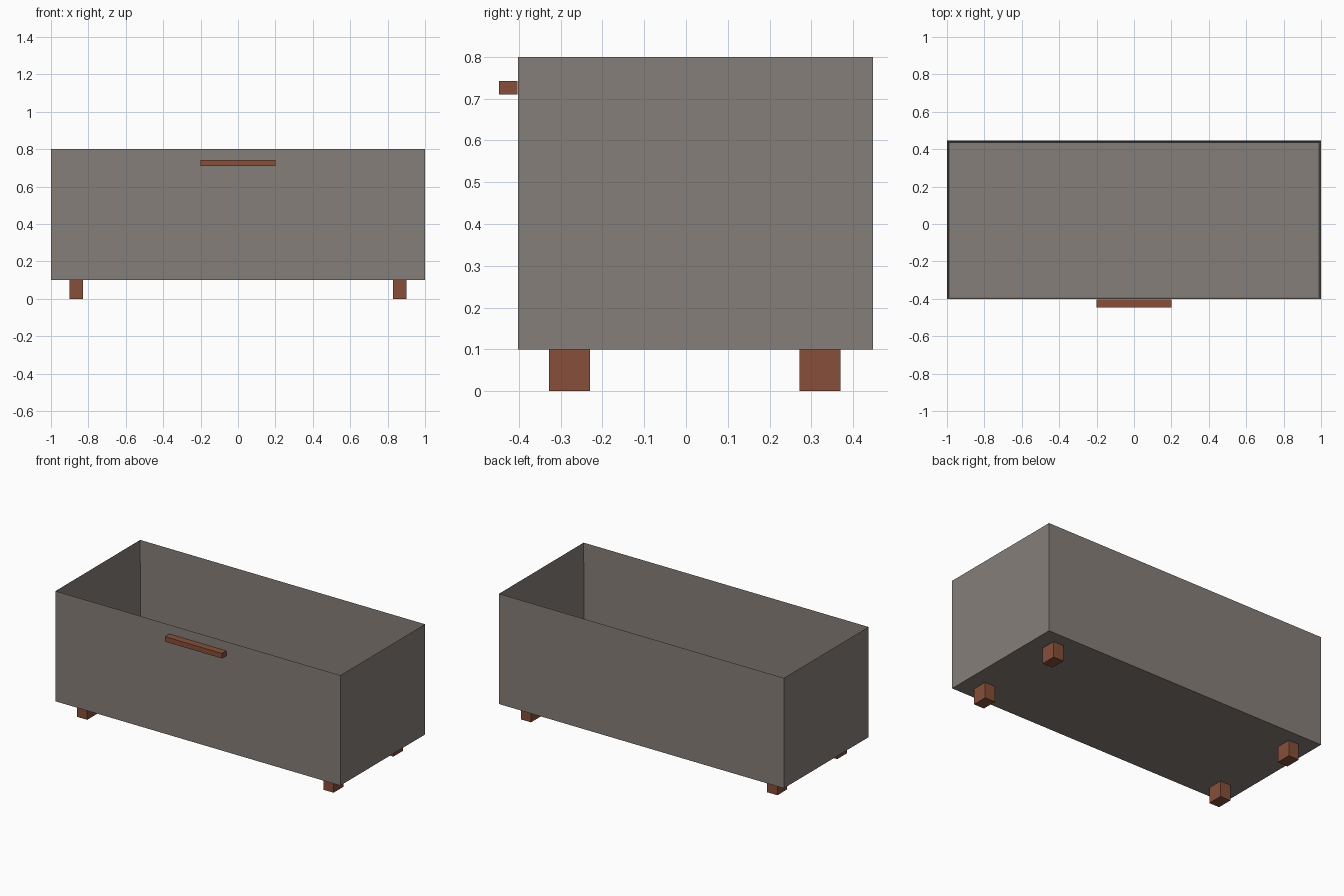
import bpy
import bmesh
from mathutils import Vector

if "Cube" in bpy.data.objects:
    bpy.data.objects.remove(bpy.data.objects["Cube"], do_unlink=True)


def make_material(name, rgb):
    mat = bpy.data.materials.new(name)
    mat.use_nodes = True
    colour = (*rgb, 1.0)
    mat.diffuse_color = colour
    mat.node_tree.nodes["Principled BSDF"].inputs["Base Color"].default_value = colour
    return mat


def make_box(name, low, high, mat, wall=None):
    """Box between two corners; with a wall thickness it becomes an open tray."""
    low, high = Vector(low), Vector(high)
    centre, size = (low + high) / 2, high - low
    bm = bmesh.new()
    bmesh.ops.create_cube(bm, size=1)
    bmesh.ops.scale(bm, vec=size, verts=bm.verts)
    if wall:
        bm.normal_update()
        top = max(bm.faces, key=lambda f: f.calc_center_median().z)
        # Inset the rim, then sink the middle face to form the floor
        bmesh.ops.inset_region(bm, faces=[top], thickness=wall, use_even_offset=True)
        bmesh.ops.translate(bm, vec=(0, 0, -0.001), verts=top.verts)
        bmesh.ops.translate(bm, vec=(0, 0, wall + 0.001 - size.z), verts=top.verts)
    bmesh.ops.recalc_face_normals(bm, faces=bm.faces)
    mesh = bpy.data.meshes.new(name)
    bm.to_mesh(mesh)
    bm.free()
    mesh.materials.append(mat)
    obj = bpy.data.objects.new(name, mesh)
    obj.location = centre
    bpy.context.collection.objects.link(obj)
    return obj


grey = make_material("warm_grey", (0.235, 0.209, 0.188))
wood = make_material("brown_wood", (0.238, 0.078, 0.042))

# Open box
make_box("box_body", (-1, -0.402, 0.1), (1, 0.447, 0.8), grey, wall=0.01)

# Front handle bar
make_box("handle", (-0.2, -0.447, 0.71), (0.2, -0.403, 0.742), wood)

# Four block feet
for side, x in (("left", 0.865), ("right", -0.865)):
    for end, y in (("front", -0.279), ("back", 0.321)):
        make_box(f"{end}_{side}_foot", (x - 0.036, y - 0.049, 0),
                 (x + 0.036, y + 0.049, 0.1), wood)
